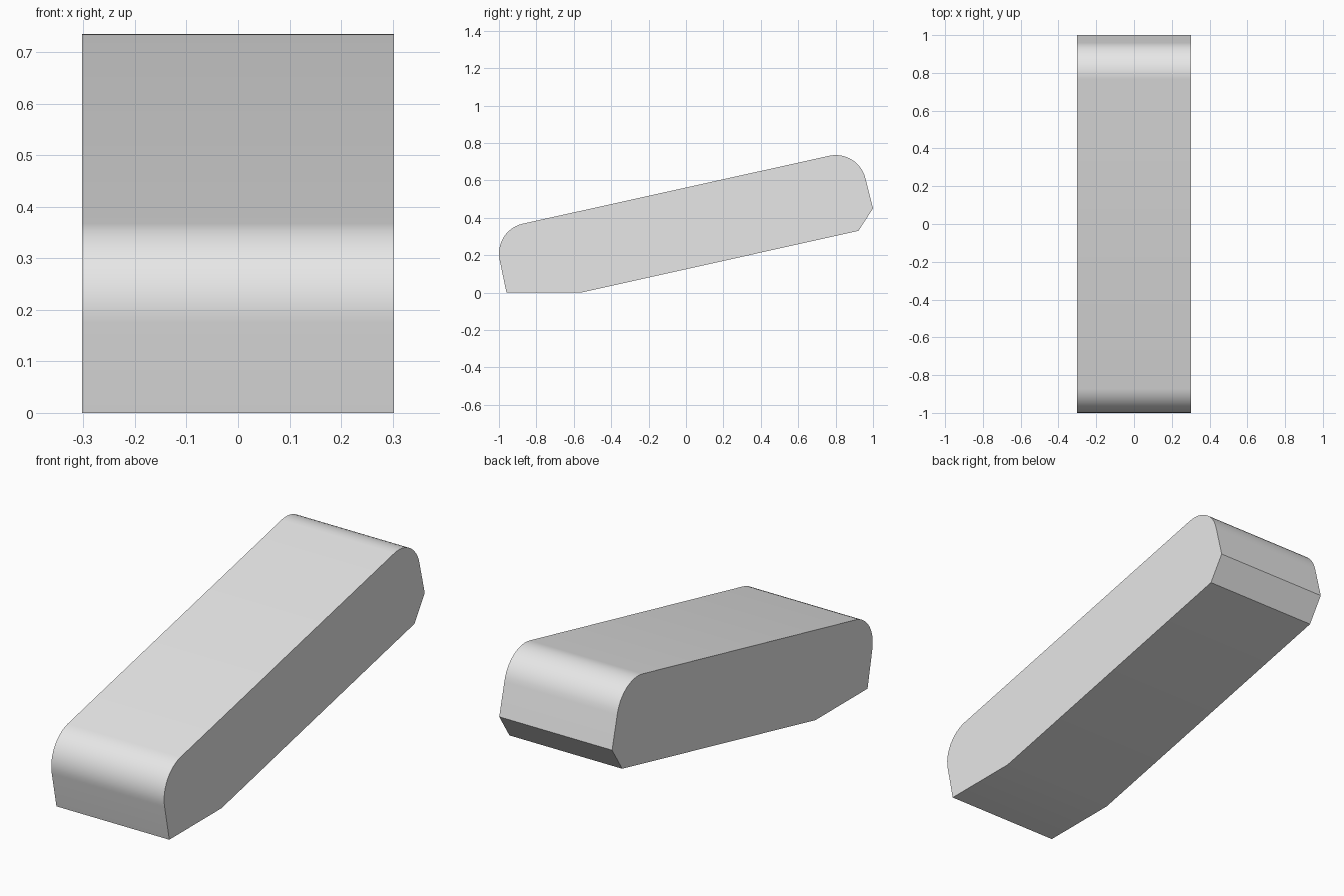
import bpy
import bmesh
from math import cos, sin, radians

cube = bpy.data.objects.get("Cube")
if cube:
    bpy.data.objects.remove(cube, do_unlink=True)

HALF_WIDTH = 0.303
TILT = 12.5        # slope of the long body, degrees
RADIUS = 0.163     # rounded upper corners
STEPS = 12


def arc(cy, cz, start):
    """Quarter circle in the side plane, as (y, z) points."""
    angles = [radians(start + 90 * i / STEPS) for i in range(STEPS + 1)]
    return [(cy + RADIUS * cos(a), cz + RADIUS * sin(a)) for a in angles]


# Side outline: flat foot, sloped underside, chamfered back, two rounded tops
outline = [(-0.96, 0), (-0.56, 0), (0.922, 0.33), (1.0, 0.45)]
outline += arc(0.801, 0.572, TILT)
outline += arc(-0.837, 0.209, TILT + 90)

# Extrude the outline across the width
bm = bmesh.new()
side = bm.faces.new([bm.verts.new((-HALF_WIDTH, y, z)) for y, z in outline])
result = bmesh.ops.extrude_face_region(bm, geom=[side])
moved = [v for v in result["geom"] if isinstance(v, bmesh.types.BMVert)]
bmesh.ops.translate(bm, verts=moved, vec=(2 * HALF_WIDTH, 0, 0))
bmesh.ops.recalc_face_normals(bm, faces=bm.faces)
mesh = bpy.data.meshes.new("wedge_body")
bm.to_mesh(mesh)
bm.free()

body = bpy.data.objects.new("wedge_body", mesh)
bpy.context.collection.objects.link(body)

# Plain grey material
grey = bpy.data.materials.new("light_grey")
grey.use_nodes = True
colour = (0.8, 0.8, 0.8, 1)
grey.diffuse_color = colour
shader = next(n for n in grey.node_tree.nodes if n.type == "BSDF_PRINCIPLED")
shader.inputs["Base Color"].default_value = colour
mesh.materials.append(grey)

# Smooth rounded corners, crisp edges elsewhere
bpy.ops.object.select_all(action="DESELECT")
body.select_set(True)
bpy.context.view_layer.objects.active = body
bpy.ops.object.shade_smooth_by_angle(angle=radians(20))
